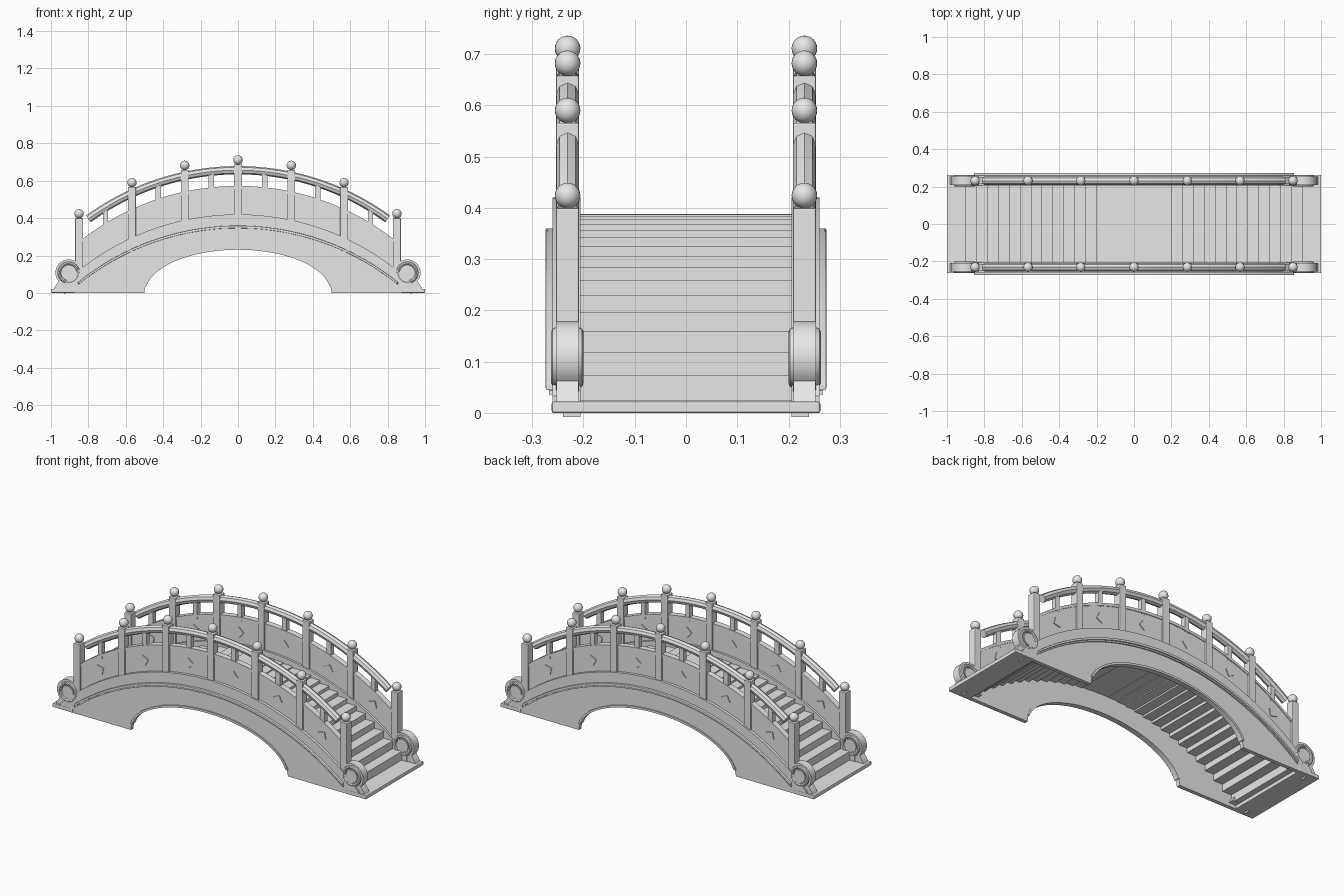
import bpy, bmesh, math
from mathutils import Vector, Matrix

cube = bpy.data.objects.get("Cube")
if cube:
    bpy.data.objects.remove(cube)

stone = bpy.data.materials.new("pale_grey")
stone.use_nodes = True
stone.diffuse_color = (0.8, 0.8, 0.8, 1)
stone.node_tree.nodes["Principled BSDF"].inputs["Base Color"].default_value = (0.8, 0.8, 0.8, 1)

RADIUS = 1.36
RAIL_Y = 0.231
POSTS = [(0, 0.687), (0.285, 0.658), (0.567, 0.566), (0.85, 0.40)]


def arc(x, crown):
    """Height at x of the bridge curve whose crown is given."""
    return crown - RADIUS + math.sqrt(RADIUS ** 2 - x * x)


def arc_points(crown, reach, n=48):
    xs = [reach * (2 * i / n - 1) for i in range(n + 1)]
    return [(x, arc(x, crown)) for x in xs]


def arc_band(top, bottom, reach):
    return arc_points(bottom, reach) + arc_points(top, reach)[::-1]


def opening_points(grow=0.0, n=40):
    """Half ellipse of the opening, from left to right."""
    angles = [math.pi * (1 - i / n) for i in range(n + 1)]
    return [((0.5 + grow) * math.cos(a), (0.235 + grow) * math.sin(a)) for a in angles]


def finish(name, bm, mirror="", bevel=0.0, smooth=False):
    bmesh.ops.recalc_face_normals(bm, faces=bm.faces)
    mesh = bpy.data.meshes.new(name)
    bm.to_mesh(mesh)
    bm.free()
    obj = bpy.data.objects.new(name, mesh)
    bpy.context.collection.objects.link(obj)
    mesh.materials.append(stone)
    if bevel:
        mod = obj.modifiers.new("Bevel", "BEVEL")
        mod.width = bevel
        mod.segments = 2
    if mirror:
        mod = obj.modifiers.new("Mirror", "MIRROR")
        mod.use_axis = ("X" in mirror, "Y" in mirror, False)
        mod.use_mirror_merge = False
    if smooth:
        bpy.ops.object.select_all(action="DESELECT")
        obj.select_set(True)
        bpy.context.view_layer.objects.active = obj
        bpy.ops.object.shade_smooth_by_angle(angle=math.radians(35))
    return obj


def prism(name, points, y0, y1, **kw):
    """Extrude an x-z outline from y0 to y1."""
    bm = bmesh.new()
    face = bm.faces.new([bm.verts.new((x, y0, z)) for x, z in points])
    out = bmesh.ops.extrude_face_region(bm, geom=[face])
    moved = [v for v in out["geom"] if isinstance(v, bmesh.types.BMVert)]
    bmesh.ops.translate(bm, verts=moved, vec=(0, y1 - y0, 0))
    return finish(name, bm, **kw)


def box(name, x0, x1, y0, y1, z0, z1, **kw):
    return prism(name, [(x0, z0), (x1, z0), (x1, z1), (x0, z1)], y0, y1, **kw)


def sweep(name, path, y, radius, sides=8, closed=False, **kw):
    """Round bar along an x-z path."""
    bm = bmesh.new()
    rings = []
    for i, (x, z) in enumerate(path):
        if closed:
            a, b = path[i - 1], path[(i + 1) % len(path)]
        else:
            a, b = path[max(i - 1, 0)], path[min(i + 1, len(path) - 1)]
        t = Vector((b[0] - a[0], 0, b[1] - a[1])).normalized()
        normal = Vector((-t.z, 0, t.x))
        ring = []
        for k in range(sides):
            ang = math.tau * k / sides
            offset = normal * math.cos(ang) + Vector((0, math.sin(ang), 0))
            ring.append(bm.verts.new(Vector((x, y, z)) + offset * radius))
        rings.append(ring)
    pairs = list(zip(rings, rings[1:]))
    if closed:
        pairs.append((rings[-1], rings[0]))
    else:
        bm.faces.new(rings[0])
        bm.faces.new(rings[-1])
    for r, s in pairs:
        for k in range(sides):
            n = (k + 1) % sides
            bm.faces.new((r[k], r[n], s[n], s[k]))
    return finish(name, bm, smooth=True, **kw)


def circle(cx, cz, r, n=32):
    return [(cx + r * math.cos(math.tau * i / n), cz + r * math.sin(math.tau * i / n)) for i in range(n)]


# Thin arched side walls with the opening cut into their outline
wall = [(-0.95, 0)] + opening_points() + [(0.95, 0)] + arc_points(0.42, 0.95)[::-1]
prism("side_wall", wall, 0.238, 0.26, mirror="Y")

# Kerb that carries the parapet along the inside of the wall
prism("kerb", arc_band(0.42, 0.36, 0.93), 0.206, 0.24, mirror="Y")

# Raised mouldings along the wall and round the opening
prism("wall_moulding", arc_band(0.36, 0.346, 0.855), 0.258, 0.274, mirror="Y", bevel=0.003)
prism("wall_moulding_lower", arc_band(0.346, 0.338, 0.855), 0.258, 0.267, mirror="Y")
ring = [p for p in opening_points(0.008) if p[1] > 0.03]
inner = [p for p in opening_points(-0.004) if p[1] > 0.03]
prism("opening_moulding", ring + inner[::-1], 0.236, 0.267, mirror="Y")

# Stepped deck of planks following the arch, and end plates
PITCH = 0.058
for k in range(-15, 16):
    x = k * PITCH
    top = arc(x, 0.388)
    box("step_plank", x - 0.03, x + 0.03, -0.24, 0.24, max(top - 0.05, 0.01), top)
box("end_plate", 0.87, 1.0, -0.262, 0.262, 0, 0.022, mirror="X", bevel=0.004)

# Parapet panels with a slim raised border along the top
prism("parapet_panel", arc_band(0.57, 0.41, 0.835), 0.218, 0.244, mirror="Y")
prism("parapet_border", arc_band(0.572, 0.556, 0.83), 0.214, 0.248, mirror="Y")

# Posts with ball finials
for x, top in POSTS:
    axes = "XY" if x else "Y"
    foot = arc(x, 0.405) - (0.03 if x > 0.8 else 0)
    box("post", x - 0.021, x + 0.021, 0.209, 0.254, foot, top, mirror=axes, bevel=0.003)
    bm = bmesh.new()
    bmesh.ops.create_uvsphere(bm, u_segments=20, v_segments=12, radius=0.025,
                              matrix=Matrix.Translation((x, RAIL_Y, top + 0.024)))
    finish("post_ball", bm, mirror=axes, smooth=True)

# Balusters and diamond ornaments, one in each bay
for (xa, _), (xb, _) in zip(POSTS, POSTS[1:]):
    x = (xa + xb) / 2
    box("baluster", x - 0.014, x + 0.014, 0.217, 0.245, arc(x, 0.55), arc(x, 0.655), mirror="XY")
    tilt = -math.asin(x / RADIUS)
    corners = [(x + 0.029 * math.cos(tilt + q * math.pi / 2),
                arc(x, 0.485) + 0.029 * math.sin(tilt + q * math.pi / 2)) for q in range(4)]
    prism("diamond_ornament", corners, 0.213, 0.249, mirror="XY")

# Curved handrail
sweep("handrail", arc_points(0.656, 0.8), RAIL_Y, 0.022, mirror="Y")

# Drum stones on flared feet at the four corners
DRUM_X, DRUM_Z = 0.905, 0.108
prism("drum_stone", circle(DRUM_X, DRUM_Z, 0.071), 0.209, 0.254, mirror="XY", smooth=True)
prism("drum_hub", circle(DRUM_X, DRUM_Z, 0.036), 0.203, 0.26, mirror="XY", smooth=True)
for y in (0.209, 0.254):
    sweep("drum_ring", circle(DRUM_X, DRUM_Z, 0.05), y, 0.009, closed=True, mirror="XY")
foot = [(0.825, 0.02), (0.985, 0.02), (0.975, 0.04), (0.95, 0.075), (0.86, 0.075), (0.835, 0.04)]
prism("drum_foot", foot, 0.21, 0.253, mirror="XY")
